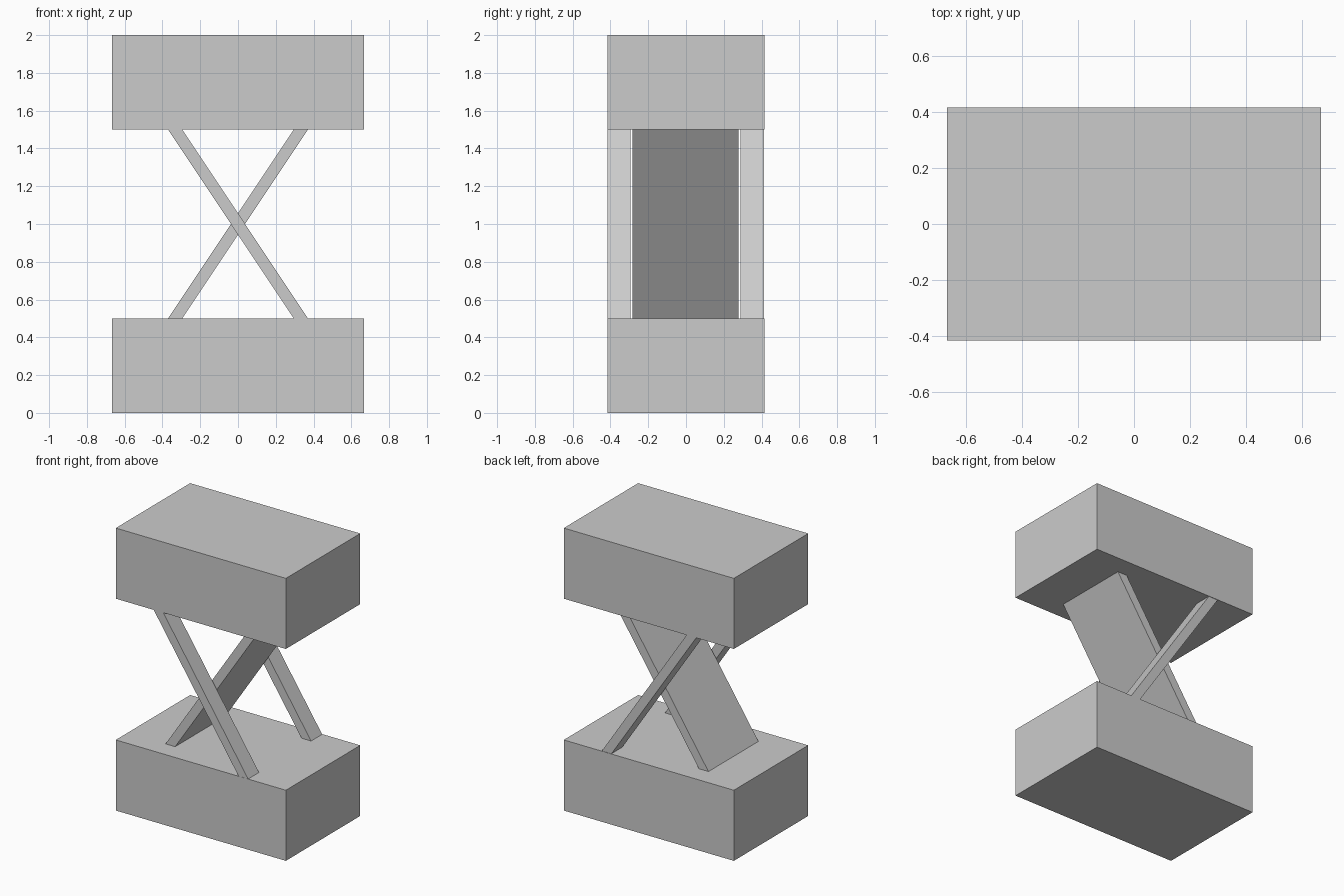
import bpy
import bmesh

cube = bpy.data.objects.get("Cube")
if cube:
    bpy.data.objects.remove(cube, do_unlink=True)

GREY = (0.6, 0.6, 0.6, 1.0)
grey = bpy.data.materials.new("plain grey")
grey.use_nodes = True
grey.diffuse_color = GREY
grey.node_tree.nodes["Principled BSDF"].inputs["Base Color"].default_value = GREY


def prism(name, profile, y0, y1):
    """Extrude an (x, z) outline along y."""
    bm = bmesh.new()
    face = bm.faces.new([bm.verts.new((x, y0, z)) for x, z in profile])
    new = bmesh.ops.extrude_face_region(bm, geom=[face])["geom"]
    verts = [v for v in new if isinstance(v, bmesh.types.BMVert)]
    bmesh.ops.translate(bm, vec=(0, y1 - y0, 0), verts=verts)
    bmesh.ops.recalc_face_normals(bm, faces=bm.faces)
    mesh = bpy.data.meshes.new(name)
    bm.to_mesh(mesh)
    bm.free()
    mesh.materials.append(grey)
    obj = bpy.data.objects.new(name, mesh)
    bpy.context.collection.objects.link(obj)
    return obj


HALF_X, HALF_Y = 0.666, 0.416
LOW, HIGH = 0.5, 1.5          # gap between the blocks
INNER, OUTER = 0.295, 0.37    # brace ends, measured from the middle


def block(name, z0, z1):
    prism(name, [(-HALF_X, z0), (HALF_X, z0), (HALF_X, z1), (-HALF_X, z1)],
          -HALF_Y, HALF_Y)


def brace(name, lean, y0, y1):
    """Slanted bar; lean is +1 when its top is towards +x."""
    outline = [(-OUTER, LOW), (-INNER, LOW), (OUTER, HIGH), (INNER, HIGH)]
    prism(name, [(lean * x, z) for x, z in outline], y0, y1)


# Heavy blocks
block("base_block", 0, LOW)
block("top_block", HIGH, 2)

# Crossed braces: a wide middle plate between two narrow bars
brace("middle_plate", 1, -0.282, 0.277)
brace("front_bar", -1, -0.415, -0.293)
brace("back_bar", -1, 0.289, 0.413)
